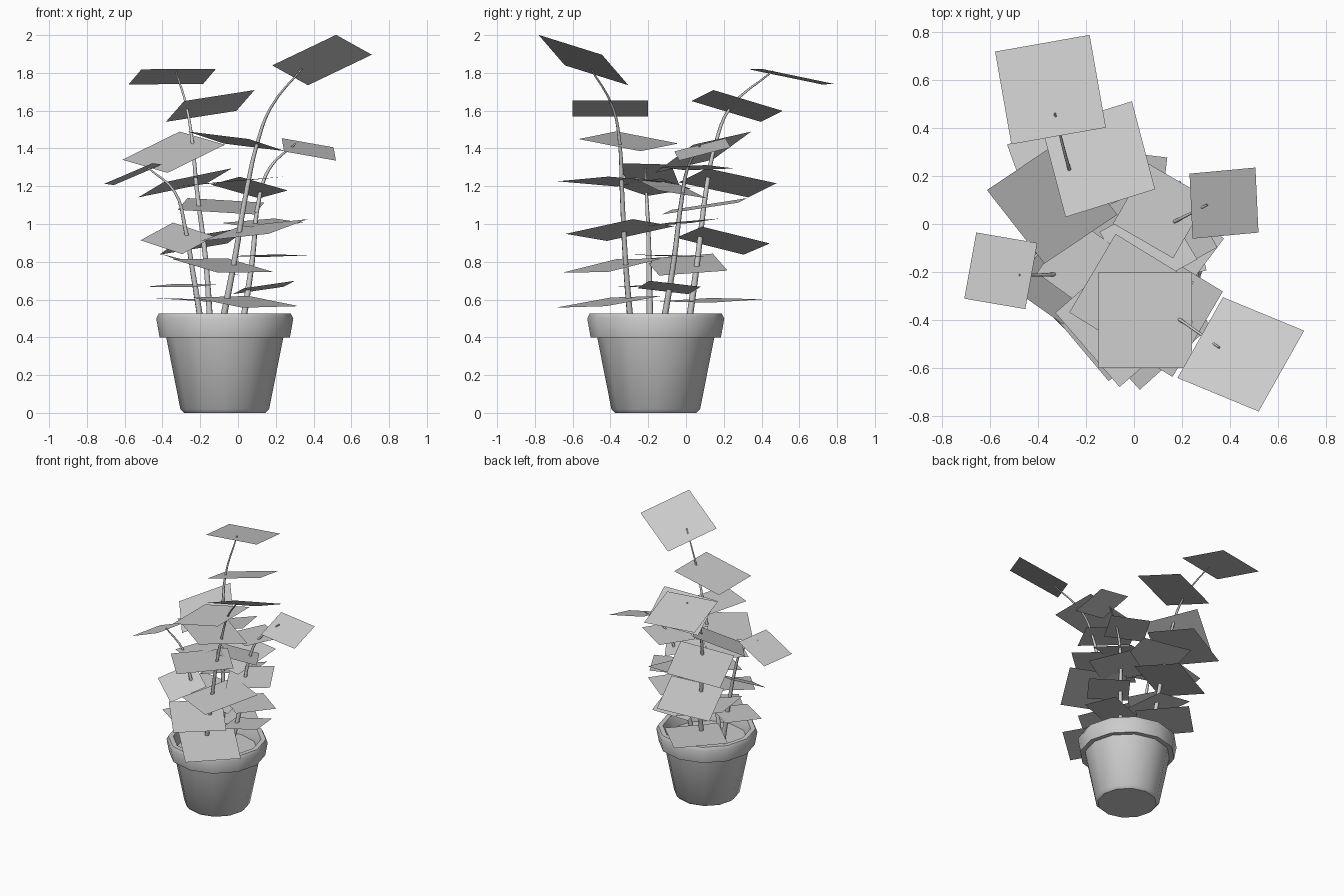
import bpy, bmesh, math
from mathutils import Vector, Matrix

PX, PY = -0.07, -0.16   # pot axis


def finish(bm, name, smooth=False):
    me = bpy.data.meshes.new(name)
    bm.to_mesh(me)
    bm.free()
    ob = bpy.data.objects.new(name, me)
    bpy.context.collection.objects.link(ob)
    if smooth:
        bpy.ops.object.select_all(action='DESELECT')
        ob.select_set(True)
        bpy.context.view_layer.objects.active = ob
        bpy.ops.object.shade_smooth_by_angle(angle=math.radians(40))
    return ob


def lathe(name, profile, sides=12):
    bm = bmesh.new()
    rings = []
    for r, z in profile:
        rings.append([bm.verts.new((PX + r * math.cos(2 * math.pi * i / sides),
                                    PY + r * math.sin(2 * math.pi * i / sides), z))
                      for i in range(sides)])
    for a, b in zip(rings, rings[1:]):
        for i in range(sides):
            j = (i + 1) % sides
            bm.faces.new((a[i], a[j], b[j], b[i]))
    bm.faces.new(rings[0][::-1])
    bm.faces.new(rings[-1])
    return finish(bm, name, True)


def stem(name, pts):
    cu = bpy.data.curves.new(name, 'CURVE')
    cu.dimensions = '3D'
    cu.bevel_depth = 0.018
    cu.bevel_resolution = 1
    cu.resolution_u = 4
    cu.use_fill_caps = True
    sp = cu.splines.new('BEZIER')
    sp.bezier_points.add(len(pts) - 1)
    for i, (bp, p) in enumerate(zip(sp.bezier_points, pts)):
        bp.co = p
        bp.handle_left_type = bp.handle_right_type = 'AUTO'
        bp.radius = 1 - 0.75 * i / (len(pts) - 1)
    ob = bpy.data.objects.new(name, cu)
    bpy.context.collection.objects.link(ob)


def leaves(name, rows):
    # row: centre x, y, z, edge length, yaw, slope along x, slope along y
    bm = bmesh.new()
    for x, y, z, size, yaw, gx, gy in rows:
        n = Vector((-gx, -gy, 1)).normalized()
        tilt = Vector((0, 0, 1)).rotation_difference(n).to_matrix().to_4x4()
        m = Matrix.Translation((x, y, z)) @ tilt @ Matrix.Rotation(math.radians(yaw), 4, 'Z')
        bmesh.ops.create_grid(bm, x_segments=1, y_segments=1, size=size / 2, matrix=m)
    finish(bm, name)


# pot with rolled rim, and soil inside
lathe("pot", [(0.215, 0), (0.235, 0.02), (0.31, 0.40), (0.345, 0.40), (0.363, 0.50),
              (0.35, 0.525), (0.315, 0.525), (0.30, 0.49), (0.29, 0.44)])

# tall right stem
stem("stem_right", [(-0.09, -0.29, 0.44), (-0.02, -0.32, 0.80), (0.05, -0.34, 1.20),
                    (0.10, -0.35, 1.42), (0.17, -0.385, 1.61), (0.355, -0.515, 1.84)])
leaves("leaves_right", [
    (0.445, -0.543, 1.868, 0.40, -26, 0.283, -0.472),
    (0.047, -0.40, 1.612, 0.40, 0, 0.215, 0),
    (-0.01, -0.305, 1.438, 0.385, -31, -0.18, -0.09),
    (-0.04, -0.39, 1.225, 0.41, -49, 0.09, -0.01),
    (0.087, -0.35, 0.968, 0.42, -31, 0.176, 0.115),
    (-0.08, -0.39, 0.78, 0.38, -50, -0.115, 0.154),
    (0.04, -0.41, 0.588, 0.40, -48, -0.076, 0.115)])

# tall back stem
stem("stem_back", [(-0.145, 0.01, 0.44), (-0.17, 0.06, 0.80), (-0.22, 0.11, 1.20),
                   (-0.24, 0.155, 1.42), (-0.27, 0.23, 1.61), (-0.33, 0.46, 1.81)])
leaves("leaves_back", [
    (-0.348, 0.56, 1.78, 0.40, 10, 0.04, -0.20),
    (-0.147, 0.27, 1.625, 0.395, 16, 0.23, -0.24),
    (-0.341, 0.09, 1.38, 0.395, 36, 0.222, 0.40),
    (-0.28, 0.22, 1.218, 0.40, 21, 0.256, -0.123),
    (-0.09, 0.10, 1.094, 0.41, -7, -0.04, 0.16),
    (-0.175, 0.195, 0.912, 0.39, 20, 0.23, -0.17),
    (-0.20, 0.0, 0.785, 0.37, 12, -0.26, 0.02),
    (-0.18, 0.13, 0.596, 0.39, -45, -0.045, 0.02)])

# short right stem
stem("stem_short_right", [(0.02, -0.125, 0.44), (0.075, -0.065, 0.80), (0.115, -0.02, 1.15),
                          (0.17, 0.01, 1.30), (0.305, 0.08, 1.425)])
leaves("leaves_short_right", [
    (0.375, 0.087, 1.395, 0.28, 4, -0.20, 0.25),
    (0.11, 0.055, 1.298, 0.29, -30, 0.07, 0),
    (0.06, -0.09, 1.193, 0.30, 30, -0.145, -0.25),
    (0.13, -0.035, 1.006, 0.32, 29, 0.03, 0.10),
    (0.165, -0.09, 0.832, 0.30, -37, 0.015, -0.03),
    (0.137, -0.09, 0.664, 0.28, 13, 0.165, -0.08)])

# short left stem
stem("stem_short_left", [(-0.19, -0.19, 0.44), (-0.24, -0.195, 0.75), (-0.28, -0.20, 0.98),
                         (-0.335, -0.21, 1.17), (-0.48, -0.213, 1.30)])
leaves("leaves_short_left", [
    (-0.555, -0.195, 1.264, 0.28, -10, 0.41, -0.10),
    (-0.215, -0.17, 1.195, 0.28, -35, 0.245, 0),
    (-0.32, -0.24, 0.924, 0.28, -38, 0, 0.47),
    (-0.295, -0.205, 0.674, 0.28, -33, 0.02, 0.05)])
